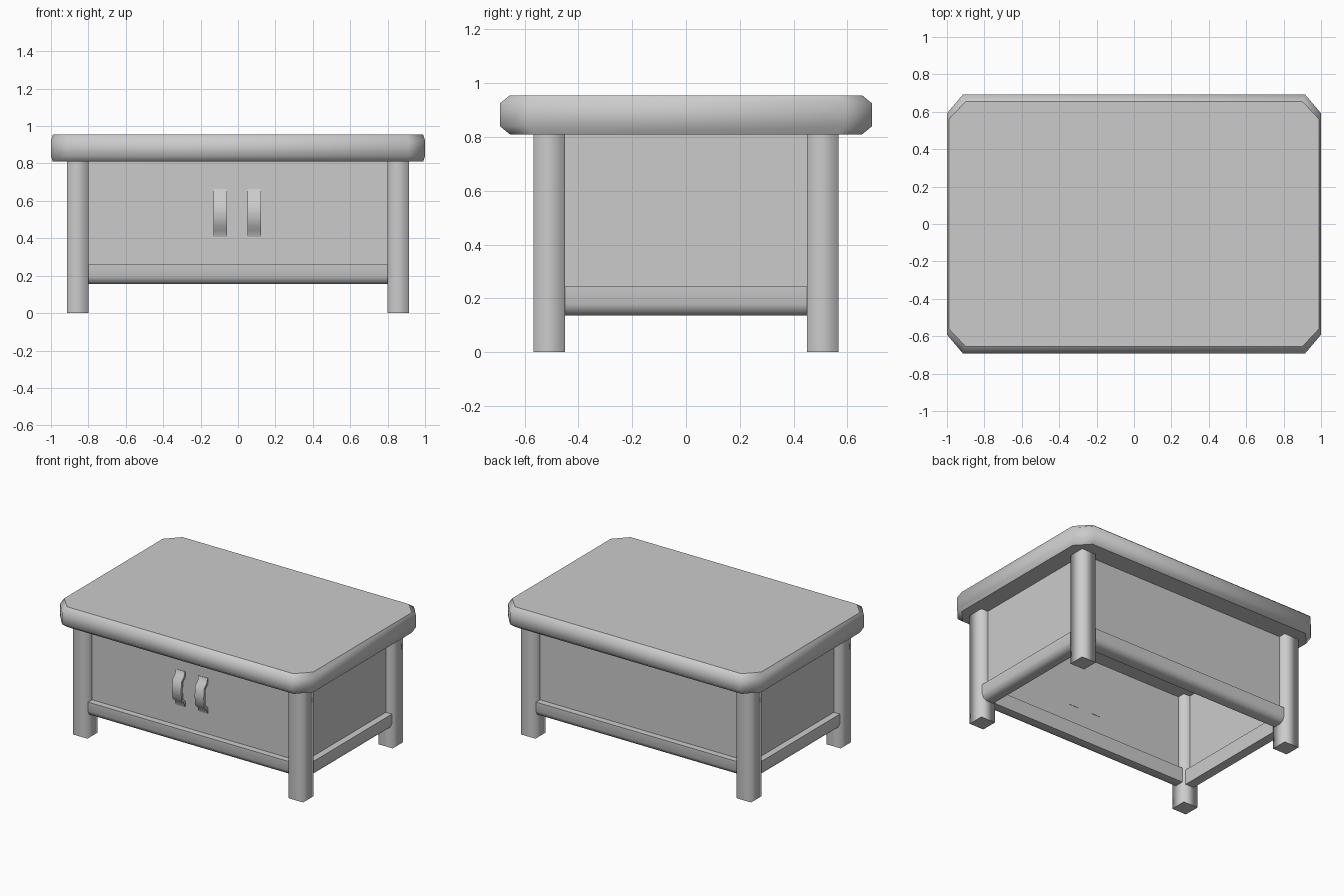
import bpy, bmesh
from math import radians
from mathutils import Vector

cube = bpy.data.objects.get("Cube")
if cube:
    bpy.data.objects.remove(cube)

grey = bpy.data.materials.new("plain_grey")
grey.use_nodes = True
grey.diffuse_color = (0.6, 0.6, 0.6, 1)
grey.node_tree.nodes["Principled BSDF"].inputs["Base Color"].default_value = (0.6, 0.6, 0.6, 1)


def loft(name, rings, sharp_caps=True, sharp_angle=None):
    """Skin a list of equal point rings and close both ends."""
    bm = bmesh.new()
    loops = [[bm.verts.new(p) for p in ring] for ring in rings]
    for a, b in zip(loops, loops[1:]):
        for i in range(len(a)):
            j = (i + 1) % len(a)
            bm.faces.new((a[i], a[j], b[j], b[i]))
    caps = [bm.faces.new(loops[0]), bm.faces.new(loops[-1])]
    bmesh.ops.recalc_face_normals(bm, faces=bm.faces)
    for f in bm.faces:
        f.smooth = True
    if sharp_caps:
        for f in caps:
            for e in f.edges:
                e.smooth = False
    if sharp_angle:
        for e in bm.edges:
            if e.calc_face_angle(0) > radians(sharp_angle):
                e.smooth = False
    mesh = bpy.data.meshes.new(name)
    bm.to_mesh(mesh)
    bm.free()
    mesh.materials.append(grey)
    obj = bpy.data.objects.new(name, mesh)
    bpy.context.collection.objects.link(obj)
    return obj


def box(name, lo, hi, sharp_angle=None):
    (x0, y0, z0), (x1, y1, z1) = lo, hi
    rings = [[(x0, y0, z), (x1, y0, z), (x1, y1, z), (x0, y1, z)] for z in (z0, z1)]
    return loft(name, rings, True, sharp_angle)


# Tabletop: clipped-corner slab with a softened rim
def octagon(x, y, cx, cy, z):
    return [(x, -y + cy, z), (x, y - cy, z), (x - cx, y, z), (-x + cx, y, z),
            (-x, y - cy, z), (-x, -y + cy, z), (-x + cx, -y, z), (x - cx, -y, z)]


loft("tabletop", [octagon(0.99, 0.655, 0.09, 0.095, 0.81),
                  octagon(1.0, 0.692, 0.085, 0.10, 0.84),
                  octagon(1.0, 0.692, 0.085, 0.10, 0.925),
                  octagon(0.99, 0.655, 0.09, 0.095, 0.955)])

# Legs
for sx, side in ((1, "left"), (-1, "right")):
    for sy, end in ((-1, "front"), (1, "back")):
        xs = sorted((sx * 0.80, sx * 0.915))
        ys = sorted((sy * 0.45, sy * 0.567))
        box(f"{end}_{side}_leg", (xs[0], ys[0], 0), (xs[1], ys[1], 0.815))


# Bottom rails: rounded on the lower outer edge, run between the legs
def rail(name, half, outer, inner, z0, z1, place):
    r = 0.04
    profile = [(inner, z0), (outer - r, z0), (outer - r * 0.3, z0 + r * 0.3),
               (outer, z0 + r), (outer, z1), (inner, z1)]
    obj = loft(name, [[place(t, d, z) for d, z in profile] for t in (-half, half)],
               True, 60)
    return obj


for s, end in ((-1, "front"), (1, "back")):
    rail(f"{end}_rail", 0.80, 0.56, 0.465, 0.155, 0.26,
         lambda t, d, z: (t, s * d, z))
    ys = sorted((s * 0.505, s * 0.515))
    box(f"{end}_panel", (-0.81, ys[0], 0.2), (0.81, ys[1], 0.815), 60)

for s, side in ((1, "left"), (-1, "right")):
    rail(f"{side}_rail", 0.45, 0.908, 0.815, 0.137, 0.245,
         lambda t, d, z: (s * d, t, z))
    xs = sorted((s * 0.85, s * 0.86))
    box(f"{side}_panel", (xs[0], -0.46, 0.2), (xs[1], 0.46, 0.815), 60)

# Bowed strap handles on the front doors
path = [(-0.512, 0.66), (-0.522, 0.625), (-0.55, 0.60), (-0.555, 0.535),
        (-0.55, 0.47), (-0.522, 0.445), (-0.512, 0.41)]
for x, side in ((0.086, "left"), (-0.094, "right")):
    rings = []
    for i, (y, z) in enumerate(path):
        a = Vector(path[max(i - 1, 0)])
        b = Vector(path[min(i + 1, len(path) - 1)])
        t = (b - a).normalized()
        ny, nz = t.y * 0.009, -t.x * 0.009
        rings.append([(x - 0.036, y + ny, z + nz), (x + 0.036, y + ny, z + nz),
                      (x + 0.036, y - ny, z - nz), (x - 0.036, y - ny, z - nz)])
    loft(f"{side}_handle", rings, True, 60)
